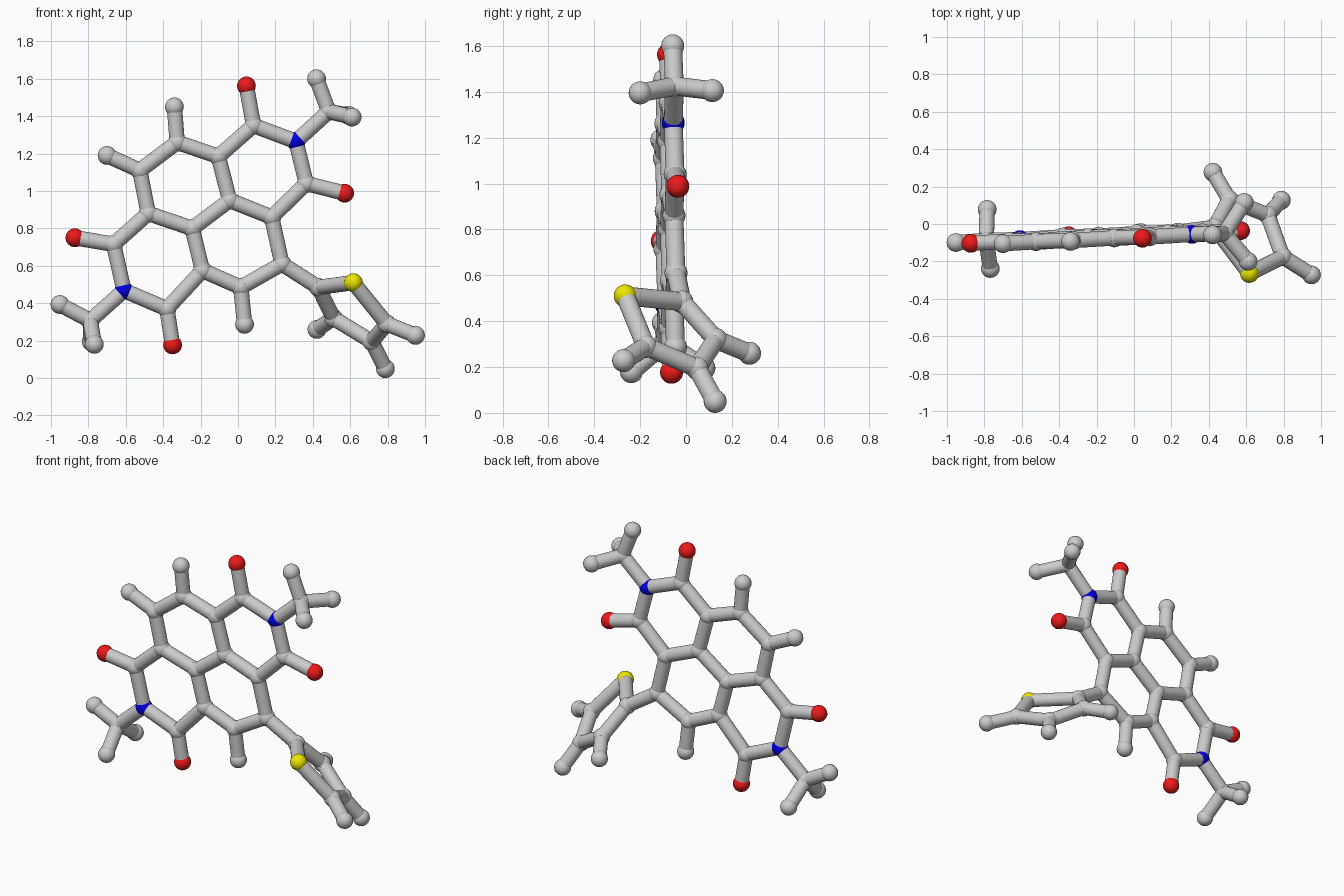
import bpy
from mathutils import Vector

if "Cube" in bpy.data.objects:
    bpy.data.objects.remove(bpy.data.objects["Cube"])

BALL, STICK = 0.05, 0.041


def colour(name, rgb):
    m = bpy.data.materials.new(name)
    m.diffuse_color = (*rgb, 1)
    m.use_nodes = True
    m.node_tree.nodes["Principled BSDF"].inputs["Base Color"].default_value = m.diffuse_color
    return m


red = colour("red", (0.85, 0.01, 0.01))
blue = colour("blue", (0.0, 0.0, 0.75))
yellow = colour("yellow", (0.85, 0.8, 0.0))


def flat(x, z):
    """Point on the slightly tilted plane of the fused rings."""
    return Vector((x, -0.041 + 0.051 * x - 0.024 * z, z))


# Flat fused-ring core (x, z)
core = {
    "carbon": [(.083, 1.35), (.365, 1.04), (.18, .86), (-.045, .95), (-.105, 1.185),
               (-.325, 1.26), (-.525, 1.11), (-.48, .88), (-.245, .80), (-.19, .575),
               (.015, .485), (.235, .61), (-.665, .715), (-.38, .37),
               (.485, 1.425), (-.79, .307)],
    "nitrogen": [(.31, 1.265), (-.61, .468)],
    "oxygen": [(.045, 1.562), (.57, .988), (-.872, .75), (-.35, .177)],
    "hydrogen": [(-.34, 1.45), (-.70, 1.19), (.035, .287), (.42, 1.60), (-.952, .393)],
}
# Out-of-plane side ring and methyl ends (x, y, z)
side = {
    "carbon": [(.43, -.018, .485), (.51, .13, .32), (.715, .048, .195), (.795, -.175, .29)],
    "sulfur": [(.617, -.265, .51)],
    "hydrogen": [(.422, .277, .26), (.788, .127, .05), (.949, -.272, .228),
                 (.61, -.20, 1.395), (.59, .115, 1.405),
                 (-.785, .078, .195), (-.768, -.238, .18)],
}
atoms = [(k, flat(*p)) for k, pts in core.items() for p in pts]
atoms += [(k, Vector(p)) for k, pts in side.items() for p in pts]
paint = {"oxygen": red, "nitrogen": blue, "sulfur": yellow}

# One shared ball mesh per kind
balls = {}
for kind in ("carbon", "hydrogen", "oxygen", "nitrogen", "sulfur"):
    bpy.ops.mesh.primitive_uv_sphere_add(segments=24, ring_count=16, radius=BALL)
    bpy.ops.object.shade_smooth()
    ob = bpy.context.object
    balls[kind] = ob.data
    if kind in paint:
        ob.data.materials.append(paint[kind])
    bpy.data.objects.remove(ob)

# Atom balls
for kind, p in atoms:
    ob = bpy.data.objects.new(kind + "_ball", balls[kind])
    ob.location = p
    bpy.context.collection.objects.link(ob)

# Shared unit stick
bpy.ops.mesh.primitive_cylinder_add(vertices=24, radius=STICK, depth=1)
bpy.ops.object.shade_smooth_by_angle()
stick = bpy.context.object.data
bpy.data.objects.remove(bpy.context.object)

# Bond sticks between every pair of close neighbours
for i, (ka, a) in enumerate(atoms):
    for kb, b in atoms[i + 1:]:
        d = b - a
        if d.length < 0.325 and not (ka == kb == "hydrogen"):
            ob = bpy.data.objects.new("bond_stick", stick)
            ob.location = (a + b) / 2
            ob.rotation_euler = d.to_track_quat('Z', 'Y').to_euler()
            ob.scale = (1, 1, d.length)
            bpy.context.collection.objects.link(ob)
